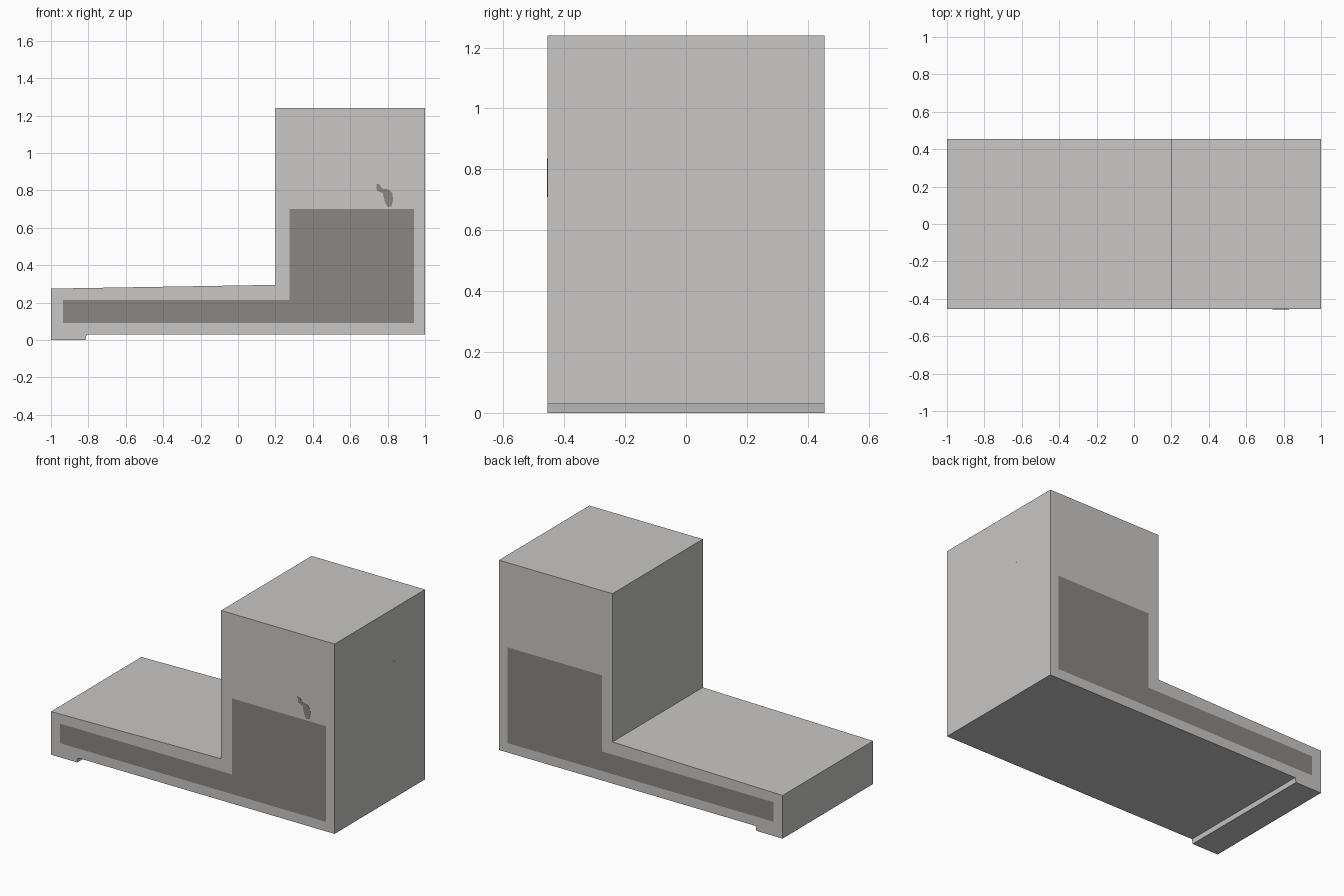
import bpy, bmesh
from mathutils import Vector

if "Cube" in bpy.data.objects:
    bpy.data.objects.remove(bpy.data.objects["Cube"])

HALF = 0.455


def material(name, rgb):
    m = bpy.data.materials.new(name)
    m.diffuse_color = (*rgb, 1)
    m.use_nodes = True
    m.node_tree.nodes["Principled BSDF"].inputs["Base Color"].default_value = m.diffuse_color
    return m


shell = material("light grey", (0.58, 0.57, 0.56))
panel = material("dark warm grey", (0.258, 0.238, 0.223))


def prism(name, points, offset, mats):
    """Extrude a closed outline along an offset vector."""
    bm = bmesh.new()
    face = bm.faces.new([bm.verts.new(p) for p in points])
    ext = bmesh.ops.extrude_face_region(bm, geom=[face])
    verts = [g for g in ext["geom"] if isinstance(g, bmesh.types.BMVert)]
    bmesh.ops.translate(bm, verts=verts, vec=offset)
    bmesh.ops.recalc_face_normals(bm, faces=bm.faces)
    mesh = bpy.data.meshes.new(name)
    obj = bpy.data.objects.new(name, mesh)
    for m in mats:
        mesh.materials.append(m)
    bpy.context.collection.objects.link(obj)
    return bm, obj


# L-shaped body with a shallow lip under its low end
outline = [(-1, 0), (-0.815, 0), (-0.81, 0.03), (1, 0.03), (1, 1.24),
           (0.2, 1.24), (0.2, 0.295), (-1, 0.275)]
bm, body = prism("body", [(x, -HALF, z) for x, z in outline],
                 (0, 2 * HALF, 0), [shell, panel])

# Flush dark side panels: cut both side faces and colour the cells inside
cuts = [((x, 0, 0), (1, 0, 0)) for x in (-0.935, 0.275, 0.94)]
cuts += [((0, 0, z), (0, 0, 1)) for z in (0.09, 0.215, 0.70)]
for co, no in cuts:
    sides = [f for f in bm.faces if abs(f.normal.y) > 0.9]
    geom = set(sides)
    for f in sides:
        geom.update(f.edges)
        geom.update(f.verts)
    bmesh.ops.bisect_plane(bm, geom=list(geom), plane_co=co, plane_no=no)
    bm.normal_update()
for f in bm.faces:
    c = f.calc_center_median()
    low = -0.935 < c.x < 0.94 and 0.09 < c.z < 0.215
    tall = 0.275 < c.x < 0.94 and 0.09 < c.z < 0.70
    if abs(f.normal.y) > 0.9 and (low or tall):
        f.material_index = 1
bm.to_mesh(body.data)
bm.free()

# Small curved mark on the front of the tall block
mark = [(0.74, 0.835), (0.742, 0.80), (0.775, 0.785), (0.785, 0.74),
        (0.80, 0.71), (0.82, 0.715), (0.83, 0.75), (0.825, 0.785),
        (0.805, 0.805), (0.77, 0.81), (0.755, 0.835)]
bm, obj = prism("front_mark", [(x, -HALF - 0.001, z) for x, z in mark],
                (0, 0.003, 0), [panel])
bm.to_mesh(obj.data)
bm.free()

# Tiny speck on the right face
speck = [(0.145, 0.898), (0.155, 0.898), (0.158, 0.908), (0.146, 0.908)]
bm, obj = prism("side_speck", [(1.0003, y, z) for y, z in speck],
                (-0.002, 0, 0), [shell])
bm.to_mesh(obj.data)
bm.free()
